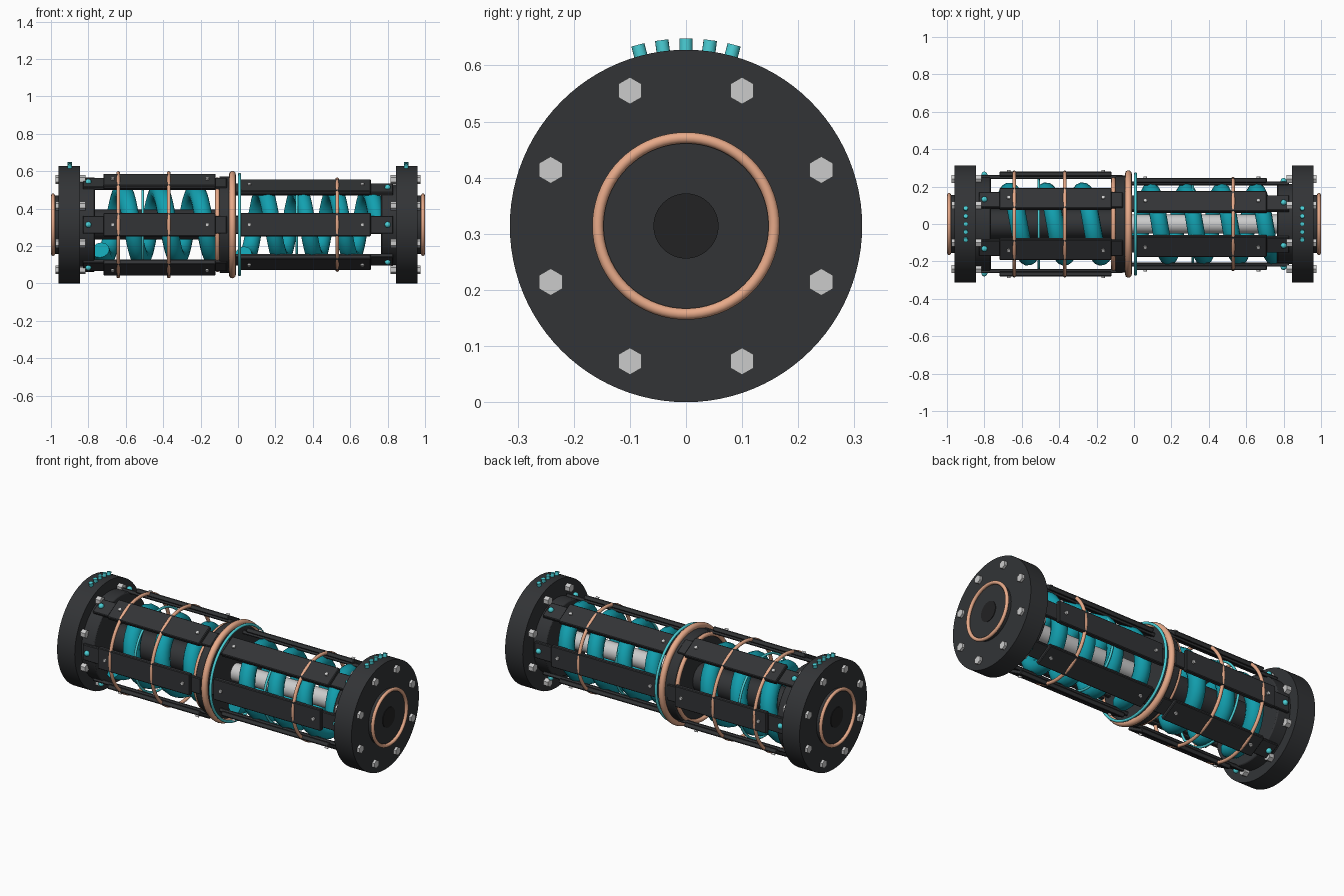
import bpy
from math import pi, sin, cos, radians
from mathutils import Matrix, Vector

if "Cube" in bpy.data.objects:
    bpy.data.objects.remove(bpy.data.objects["Cube"])

AXIS_Z = 0.314


def material(name, rgb):
    m = bpy.data.materials.new(name)
    m.diffuse_color = (*rgb, 1)
    m.use_nodes = True
    m.node_tree.nodes["Principled BSDF"].inputs["Base Color"].default_value = m.diffuse_color
    return m


DARK = material("dark_metal", (0.032, 0.034, 0.037))
BLACK = material("black_metal", (0.016, 0.016, 0.017))
TEAL = material("teal_coil", (0.006, 0.35, 0.43))
CYAN = material("cyan_light", (0.07, 0.63, 0.68))
COPPER = material("copper", (0.80, 0.40, 0.25))


def finish(name, mat, smooth=True):
    ob = bpy.context.object
    ob.name = name
    if mat:
        ob.data.materials.append(mat)
    if smooth:
        bpy.ops.object.shade_smooth_by_angle(angle=radians(35))
    return ob


def disc(name, x0, x1, r, mat, bevel=0.0, verts=64):
    """Cylinder along the long axis."""
    bpy.ops.mesh.primitive_cylinder_add(vertices=verts, radius=r, depth=abs(x1 - x0),
                                        location=((x0 + x1) / 2, 0, AXIS_Z), rotation=(0, pi / 2, 0))
    ob = finish(name, mat)
    if bevel:
        b = ob.modifiers.new("bevel", 'BEVEL')
        b.width, b.segments = bevel, 2
    return ob


def ring(name, x, outer, tube, mat):
    bpy.ops.mesh.primitive_torus_add(major_radius=outer - tube, minor_radius=tube, major_segments=72,
                                     minor_segments=12, location=(x, 0, AXIS_Z), rotation=(0, pi / 2, 0))
    return finish(name, mat)


def spun(a, x, r):
    """Frame at angle a (0 = front) around the axis, local z pointing outward."""
    out = Vector((0, -cos(a), sin(a)))
    rot = Matrix((Vector((1, 0, 0)), out.cross(Vector((1, 0, 0))), out)).transposed().to_4x4()
    return Matrix.Translation(Vector((x, 0, AXIS_Z)) + out * r) @ rot


def bar(name, a, x0, x1, outer, width, thick, mat, bevel=0.004):
    bpy.ops.mesh.primitive_cube_add(size=1)
    ob = finish(name, mat, False)
    ob.data.transform(Matrix.Diagonal((x1 - x0, width, thick, 1)))
    ob.matrix_world = spun(a, (x0 + x1) / 2, outer - thick / 2)
    b = ob.modifiers.new("bevel", 'BEVEL')
    b.width, b.segments = bevel, 1


def stud(name, a, x, r, radius, height, mat, verts=16):
    """Small cylinder standing radially on a surface."""
    bpy.ops.mesh.primitive_cylinder_add(vertices=verts, radius=radius, depth=height)
    ob = finish(name, mat)
    ob.matrix_world = spun(a, x, r)


def coil(name, x0, x1, peak, pitch, r, tube):
    """Helix tube; peak is an x where the coil crosses the back (+y)."""
    cu = bpy.data.curves.new(name, 'CURVE')
    cu.dimensions = '3D'
    cu.bevel_depth, cu.bevel_resolution, cu.use_fill_caps = tube, 4, True
    n = int((x1 - x0) / pitch * 32)
    sp = cu.splines.new('POLY')
    sp.points.add(n)
    for i, p in enumerate(sp.points):
        x = x0 + (x1 - x0) * i / n
        t = 2 * pi * (x - peak) / pitch
        p.co = (x, r * cos(t), AXIS_Z + r * sin(t), 1)
    ob = bpy.data.objects.new(name, cu)
    ob.data.materials.append(TEAL)
    bpy.context.collection.objects.link(ob)


# End caps: flange, hub, copper trim, bolts and lights
for s, side in ((-1, "left"), (1, "right")):
    disc(side + "_flange", s * 0.845, s * 0.96, 0.314, DARK, verts=96)
    disc(side + "_hub", s * 0.95, s * 0.982, 0.156, DARK)
    disc(side + "_hub_centre", s * 0.97, s * 0.985, 0.058, BLACK)
    ring(side + "_hub_trim", s * 0.989, 0.167, 0.010, COPPER)
    for i in range(8):
        a = radians(22.5 + 45 * i)
        bpy.ops.mesh.primitive_cylinder_add(vertices=6, radius=0.024, depth=0.16, rotation=(0, pi / 2, 0),
                                            location=(s * 0.895, 0.261 * cos(a), AXIS_Z + 0.261 * sin(a)))
        ob = finish(side + "_flange_bolt", None, False)
        ob.data.transform(Matrix.Rotation(pi / 2, 4, 'Z'))
    for i in range(-2, 3):
        stud(side + "_indicator", pi / 2 + i * 0.13, s * 0.90, 0.314, 0.012, 0.040, CYAN)

# Cage sections: collar, six slats on rails, screws and collar lights
for side, s, x0, x1, R, collar in (("left", -1, -0.72, -0.12, 0.280, 0.252),
                                   ("right", 1, 0.01, 0.71, 0.246, 0.215)):
    disc(side + "_collar", s * 0.765, s * 0.85, collar, DARK, 0.006)
    end = s * 0.83
    hub = -0.06
    for i in range(6):
        a = i * pi / 3
        bar(side + "_slat", a, x0, x1, R, 0.125, 0.026, DARK)
        bar(side + "_rail", a, min(end, hub), max(end, hub), R - 0.018, 0.095, 0.022, DARK)
        for x in (x0 + 0.05, x1 - 0.045):
            stud(side + "_slat_screw", a, x, R, 0.010, 0.018, None, 12)
        bpy.ops.mesh.primitive_uv_sphere_add(segments=16, ring_count=10, radius=0.016)
        finish(side + "_collar_light", CYAN).matrix_world = spun(a, s * 0.80, R - 0.016)

# Central divider with its trims
disc("centre_divider", -0.10, -0.015, 0.258, DARK, 0.006)
ring("centre_copper_ring", -0.03, 0.287, 0.018, COPPER)
ring("centre_light_ring", 0.008, 0.276, 0.008, CYAN)
ring("divider_trim", -0.11, 0.253, 0.012, COPPER)

# Bands around the cage and thin glowing hoops inside it
for x, r in ((-0.64, 0.284), (-0.37, 0.284), (0.53, 0.250)):
    ring("cage_band", x, r + 0.002, 0.010, COPPER)
ring("left_light_hoop", -0.51, 0.243, 0.007, CYAN)
ring("right_light_hoop", 0.315, 0.215, 0.007, CYAN)

# Cores and coils
disc("left_core", -0.80, -0.08, 0.080, DARK)
disc("right_shaft", -0.03, 0.80, 0.050, None)
coil("left_coil", -0.735, -0.13, -0.665, 0.195, 0.175, 0.048)
coil("right_coil", 0.03, 0.745, 0.09, 0.188, 0.175, 0.045)
